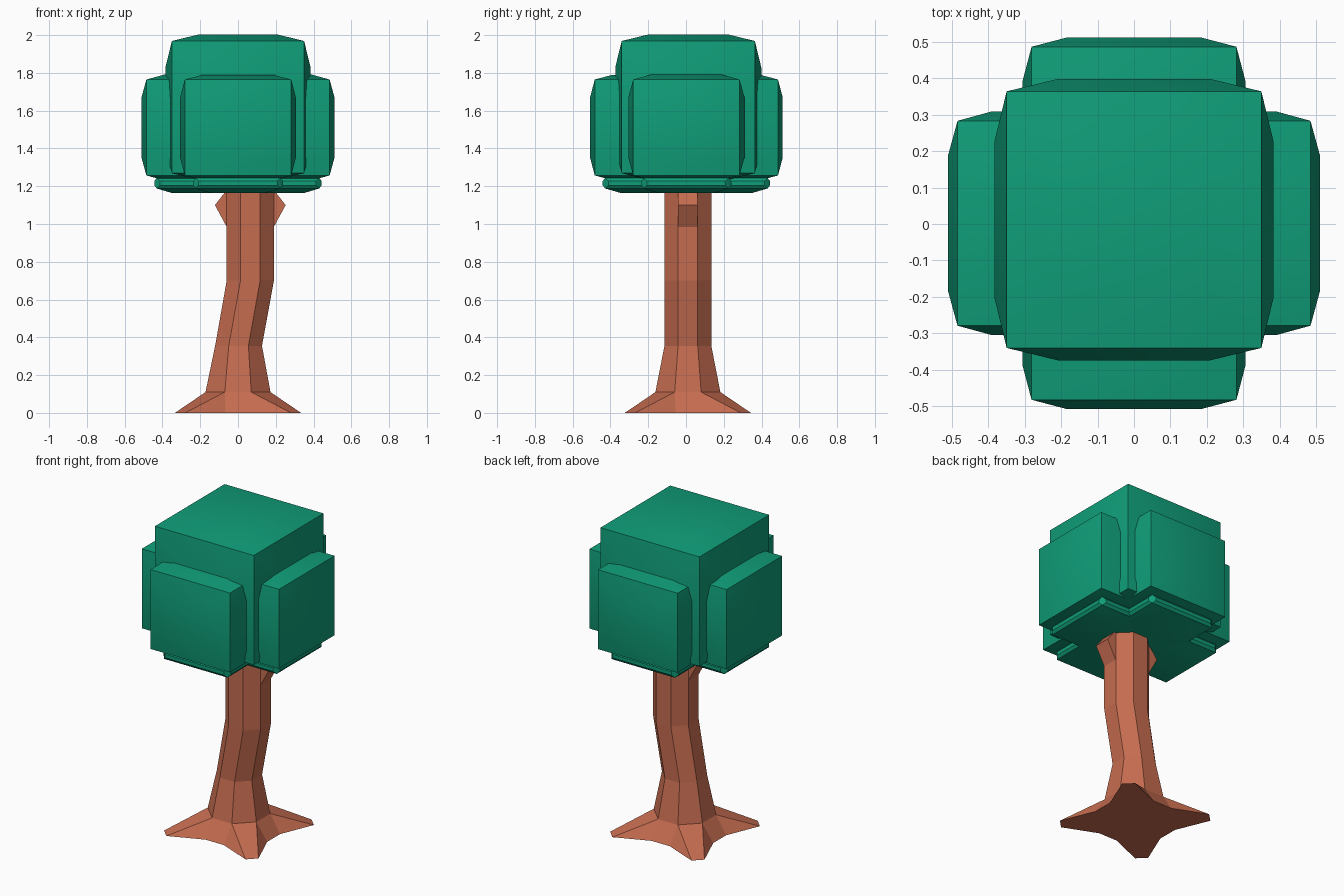
import bpy, bmesh

if "Cube" in bpy.data.objects:
    bpy.data.objects.remove(bpy.data.objects["Cube"])

def material(name, rgb):
    m = bpy.data.materials.new(name)
    m.diffuse_color = (*rgb, 1)
    m.use_nodes = True
    m.node_tree.nodes["Principled BSDF"].inputs["Base Color"].default_value = m.diffuse_color
    return m

GREEN = material("leaf_green", (0.005, 0.34, 0.19))
BROWN = material("bark_brown", (0.56, 0.15, 0.08))

def finish(bm, name, mat):
    bmesh.ops.recalc_face_normals(bm, faces=bm.faces[:])
    me = bpy.data.meshes.new(name)
    bm.to_mesh(me)
    bm.free()
    me.materials.append(mat)
    ob = bpy.data.objects.new(name, me)
    bpy.context.collection.objects.link(ob)
    return ob

def puffed_block(name, center, size, inset, depth):
    """Box whose six faces are inset and pushed outward."""
    bm = bmesh.new()
    bmesh.ops.create_cube(bm, size=1)
    for v in bm.verts:
        v.co = [c + s * k for c, s, k in zip(center, size, v.co)]
    jobs = [(f, min(e.calc_length() for e in f.edges)) for f in bm.faces]
    for f, short in jobs:
        thin = 0.3 * short < inset and short < 0.1
        bmesh.ops.inset_individual(bm, faces=[f], thickness=0.3 * short if thin else inset,
                                   depth=0.013 if thin else depth, use_even_offset=True)
    ob = finish(bm, name, GREEN)
    bpy.ops.object.select_all(action='DESELECT')
    ob.select_set(True)
    bpy.context.view_layer.objects.active = ob
    bpy.ops.object.shade_smooth_by_angle()

# Foliage: main block, two crossing bars, two crossing plates underneath
puffed_block("foliage_core", (0, 0.012, 1.619), (0.70, 0.705, 0.70), 0.14, 0.034)
puffed_block("foliage_bar_x", (0, 0.002, 1.511), (0.97, 0.563, 0.508), 0.095, 0.026)
puffed_block("foliage_bar_y", (0, 0.002, 1.511), (0.563, 0.97, 0.508), 0.095, 0.025)
puffed_block("foliage_plate_x", (0, 0.002, 1.216), (0.86, 0.45, 0.056), 0.08, 0.024)
puffed_block("foliage_plate_y", (0, 0.002, 1.216), (0.45, 0.86, 0.056), 0.08, 0.023)

# Trunk: octagonal rings, with the lowest one splaying into four diagonal roots
YC = 0.01

def octagon(bm, cx, z, a, b):
    pts = [(a, -b), (a, b), (b, a), (-b, a), (-a, b), (-a, -b), (-b, -a), (b, -a)]
    return [bm.verts.new((cx + x, YC + y, z)) for x, y in pts]

bm = bmesh.new()
rings = [octagon(bm, *r) for r in ((0, 0.11, 0.172, 0.07), (0.003, 0.355, 0.124, 0.052),
                                   (0.065, 0.70, 0.125, 0.052), (0.065, 1.25, 0.125, 0.052))]
for lo, hi in zip(rings, rings[1:]):
    for i in range(8):
        j = (i + 1) % 8
        bm.faces.new((lo[i], lo[j], hi[j], hi[i]))
bm.faces.new(rings[-1])
ring = rings[0]
inner = octagon(bm, 0, 0, 0.245, 0.065)
tips = octagon(bm, 0, 0, 0.334, 0.28)
base = []
for i in range(8):
    j = (i + 1) % 8
    low = inner if i % 2 == 0 else tips
    bm.faces.new((low[i], low[j], ring[j], ring[i]))
    bm.faces.new((ring[i], inner[i], tips[i]))
    base += [tips[i], inner[i]] if i % 2 == 0 else [inner[i], tips[i]]
bm.faces.new(base)
finish(bm, "trunk", BROWN)

# Branch stubs on both sides of the trunk top
for side, name in ((-1, "branch_left"), (1, "branch_right")):
    bm = bmesh.new()
    prof = [(0.11, 0.985), (0.125, 0.985), (0.187, 1.10), (0.125, 1.18), (0.11, 1.18)]
    a, b = [[bm.verts.new((0.065 + side * x, YC + y, z)) for x, z in prof] for y in (-0.052, 0.052)]
    bm.faces.new(a)
    bm.faces.new(b)
    for i in range(5):
        j = (i + 1) % 5
        bm.faces.new((a[i], a[j], b[j], b[i]))
    finish(bm, name, BROWN)
